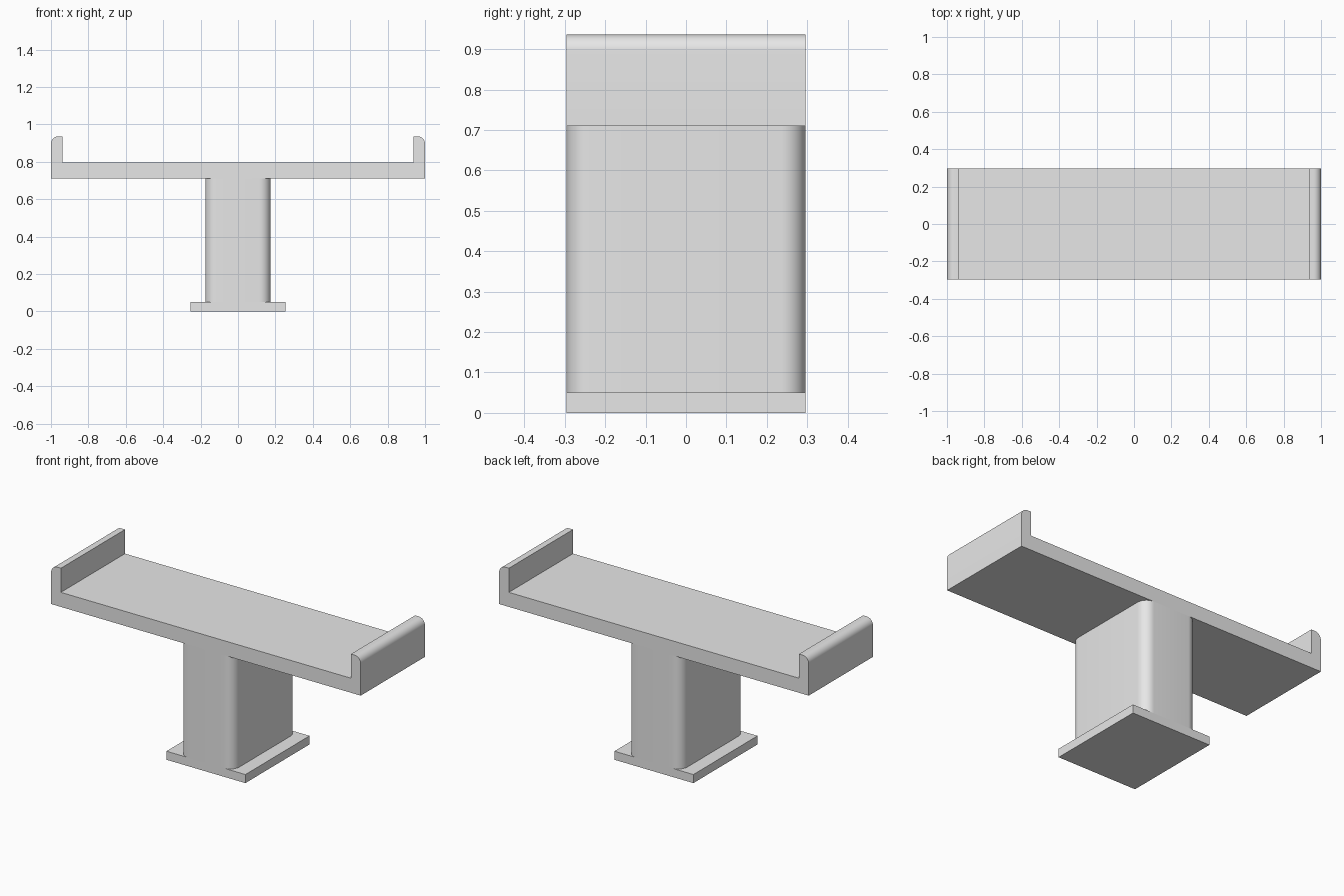
import bpy, bmesh, math
from mathutils import Matrix

cube = bpy.data.objects.get("Cube")
if cube:
    bpy.data.objects.remove(cube, do_unlink=True)

HALF_DEPTH = 0.296

grey = bpy.data.materials.new("plain grey")
grey.use_nodes = True
grey.diffuse_color = (0.8, 0.8, 0.8, 1)
grey.node_tree.nodes["Principled BSDF"].inputs["Base Color"].default_value = (0.8, 0.8, 0.8, 1)


def arc(cx, cy, r, start, steps=10):
    """Quarter circle of points, counter-clockwise from the start angle."""
    angles = [math.radians(start + 90 * i / steps) for i in range(steps + 1)]
    return [(cx + r * math.cos(a), cy + r * math.sin(a)) for a in angles]


def extrude_profile(name, points, length, matrix):
    """Extrude a closed 2D outline along its normal, then place it."""
    bm = bmesh.new()
    face = bm.faces.new([bm.verts.new((x, y, 0)) for x, y in points])
    top = bmesh.ops.extrude_face_region(bm, geom=[face])["geom"]
    verts = [v for v in top if isinstance(v, bmesh.types.BMVert)]
    bmesh.ops.translate(bm, verts=verts, vec=(0, 0, length))
    bm.transform(matrix)
    bmesh.ops.recalc_face_normals(bm, faces=bm.faces)
    mesh = bpy.data.meshes.new(name)
    bm.to_mesh(mesh)
    bm.free()
    mesh.materials.append(grey)
    obj = bpy.data.objects.new(name, mesh)
    bpy.context.collection.objects.link(obj)
    bpy.ops.object.select_all(action='DESELECT')
    obj.select_set(True)
    bpy.context.view_layer.objects.active = obj
    bpy.ops.object.shade_smooth_by_angle(angle=math.radians(30))
    return obj


# Base plate
w = 0.255
extrude_profile("base_plate",
                [(-w, -HALF_DEPTH), (w, -HALF_DEPTH), (w, HALF_DEPTH), (-w, HALF_DEPTH)],
                0.05, Matrix.Identity(4))

# Column with rounded vertical corners
r, cw = 0.06, 0.175
column = []
for sx, sy, start in ((1, 1, 0), (-1, 1, 90), (-1, -1, 180), (1, -1, 270)):
    column += arc(sx * (cw - r), sy * (HALF_DEPTH - r), r, start)
extrude_profile("column", column, 0.66, Matrix.Translation((0, 0, 0.05)))

# Deck with upturned ends, rounded on their outer top edges
lip = 0.04
right_half = [(1, 0.71)] + arc(1 - lip, 0.936 - lip, lip, 0) + [(0.937, 0.936), (0.937, 0.795)]
left_half = [(-x, z) for x, z in reversed(right_half)]
stand_up = Matrix.Translation((0, HALF_DEPTH, 0)) @ Matrix.Rotation(math.radians(90), 4, 'X')
extrude_profile("deck", right_half + left_half, 2 * HALF_DEPTH, stand_up)
